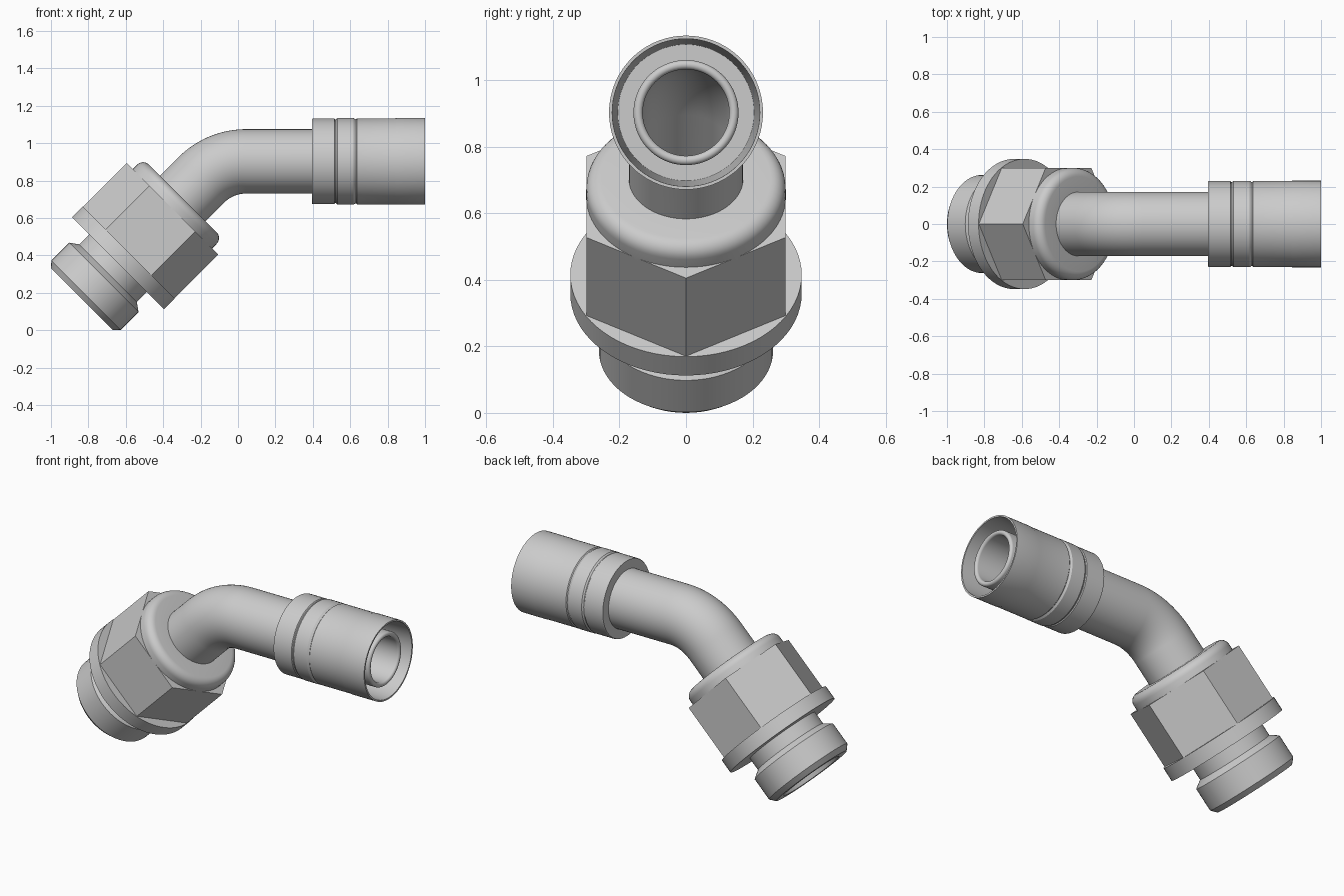
import bpy, bmesh
from math import sin, cos, pi, radians, tan
from mathutils import Vector

if "Cube" in bpy.data.objects:
    bpy.data.objects.remove(bpy.data.objects["Cube"])

AXIS_Z = 0.903           # height of the straight hose end
A45 = radians(45)


def skin(name, rings, sides=72):
    """Closed surface through rings (x, z, axis angle, radius); last joins first."""
    bm = bmesh.new()
    loops = []
    for x, z, a, r in rings:
        up = Vector((-sin(a), 0, cos(a)))
        side = Vector((0, 1, 0))
        c = Vector((x, 0, z))
        loops.append([bm.verts.new(c + r * (up * cos(t) + side * sin(t)))
                      for t in (2 * pi * i / sides for i in range(sides))])
    for k, lo in enumerate(loops):
        hi = loops[(k + 1) % len(loops)]
        for i in range(sides):
            j = (i + 1) % sides
            bm.faces.new((lo[i], lo[j], hi[j], hi[i]))
    bmesh.ops.recalc_face_normals(bm, faces=bm.faces)
    me = bpy.data.meshes.new(name)
    bm.to_mesh(me)
    bm.free()
    ob = bpy.data.objects.new(name, me)
    bpy.context.collection.objects.link(ob)
    bpy.ops.object.select_all(action='DESELECT')
    ob.select_set(True)
    bpy.context.view_layer.objects.active = ob
    bpy.ops.object.shade_smooth_by_angle(angle=radians(30))
    return ob


def tilted(s, r):
    """Ring on the 45 degree axis z = x + 1, at distance s along it."""
    z = (s * 2 ** 0.5 + 1) / 2
    return (z - 1, z, A45, r)


def straight(x, r):
    return (x, AXIS_Z, 0, r)


def fillet(s, r, f, steps=6):
    """Rounded outer corner ending at axial position s."""
    return [(s - f + f * sin(t), r - f + f * cos(t))
            for t in (pi / 2 * i / steps for i in range(steps + 1))]


# Threaded stud with undercut, flange and tapered bore
stud = [(-0.472, 0.235), (-0.442, 0.262), (-0.307, 0.262), (-0.276, 0.218),
        (-0.2, 0.218), (-0.2, 0.348), (-0.12, 0.348), (-0.12, 0.13),
        (-0.3, 0.13), (-0.472, 0.185)]
skin("threaded_stud", [tilted(*p) for p in stud])

# Hexagon nut, corners in the plane of the bend
nut = [(-0.125, 0.346), (0.212, 0.346), (0.212, 0.16), (-0.125, 0.16)]
skin("hex_nut", [tilted(*p) for p in nut], 6)

# Rounded collar behind the nut
collar = [(0.2, 0.3)] + fillet(0.29, 0.3, 0.045) + [(0.29, 0.16), (0.2, 0.16)]
skin("nut_collar", [tilted(*p) for p in collar])

# Bent hollow tube, ending in a rounded nipple inside the sleeve
R, STEPS = 0.34, 20
bend_x = AXIS_Z - 1 + R * tan(A45 / 2)
bend = [(bend_x - R * sin(a), AXIS_Z - R + R * cos(a), a)
        for a in (A45 * (1 - i / STEPS) for i in range(STEPS + 1))]
outer = [tilted(-0.13, 0.172)] + [(*b, 0.172) for b in bend]
outer += [straight(0.45, 0.172), straight(0.45, 0.158)]
lip = [straight(0.966 + 0.014 * sin(t), 0.144 + 0.014 * cos(t))
       for t in (pi * i / 10 for i in range(11))]
inner = [(*b, 0.13) for b in reversed(bend)] + [tilted(-0.13, 0.13)]
skin("bent_tube", outer + lip + inner)

# Crimp sleeve with shallow grooves and an open mouth
sleeve = [(0.395, 0.226), (0.4, 0.229), (0.515, 0.229), (0.519, 0.224),
          (0.523, 0.224), (0.532, 0.231), (0.618, 0.231), (0.627, 0.225),
          (0.632, 0.225), (0.637, 0.23), (0.84, 0.23), (0.847, 0.2315),
          (1.0, 0.2315), (1.0, 0.222), (0.52, 0.205), (0.52, 0.15),
          (0.395, 0.165)]
skin("crimp_sleeve", [straight(*p) for p in sleeve])
